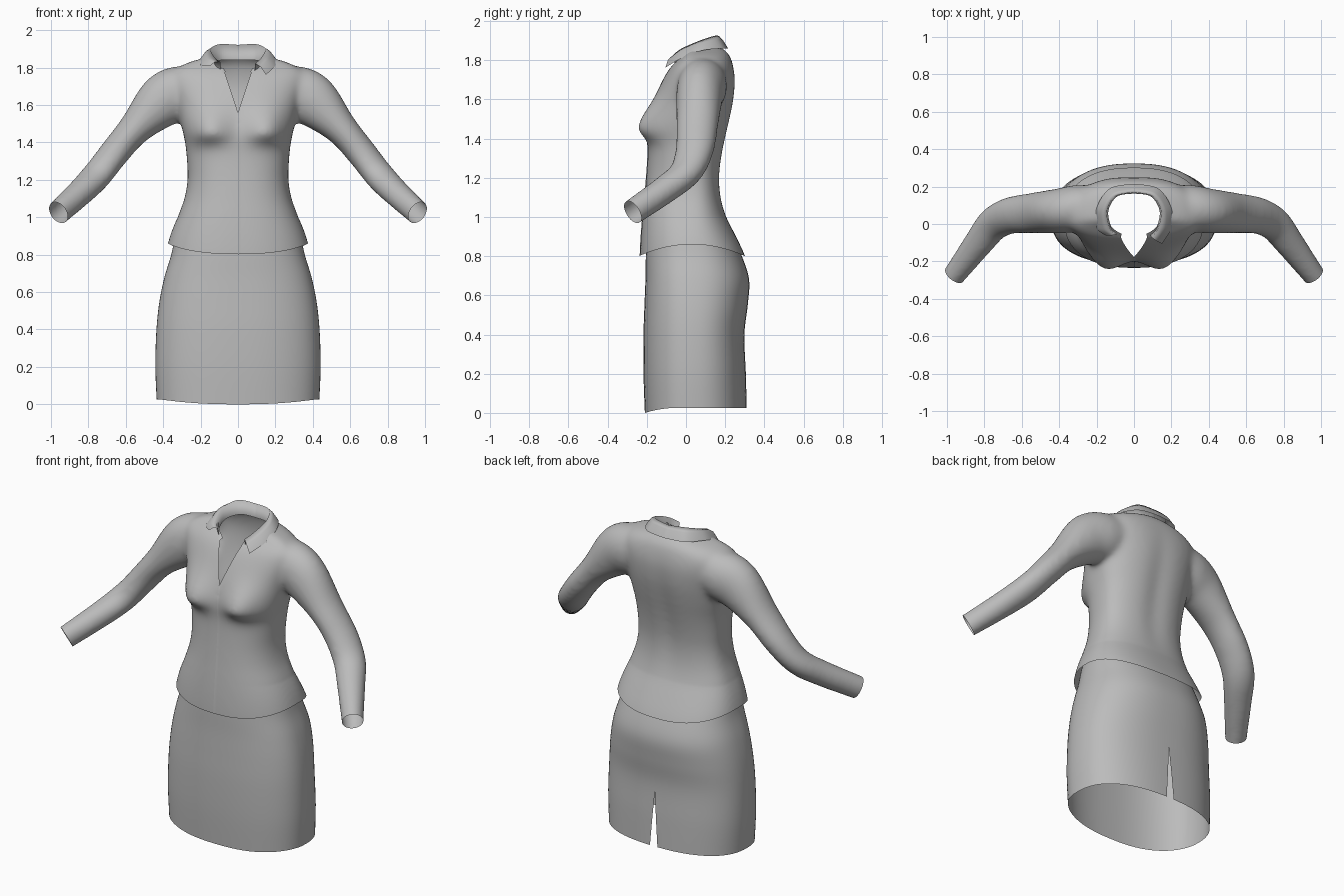
import bpy, bmesh, math
from mathutils import Vector

if "Cube" in bpy.data.objects:
    bpy.data.objects.remove(bpy.data.objects["Cube"])

cloth = bpy.data.materials.new("grey_cloth")
cloth.use_nodes = True
cloth.diffuse_color = (0.5, 0.5, 0.5, 1)
cloth.node_tree.nodes["Principled BSDF"].inputs["Base Color"].default_value = (0.5, 0.5, 0.5, 1)


def spline(keys, steps):
    """Smooth resampling of a list of equal-length tuples."""
    out = []
    for i in range(len(keys) - 1):
        a, b, c, d = (keys[max(i - 1, 0)], keys[i], keys[i + 1], keys[min(i + 2, len(keys) - 1)])
        for s in range(steps):
            t = s / steps
            out.append([q + 0.5 * t * (r - p + t * (2*p - 5*q + 4*r - w + t * (3*(q - r) + w - p)))
                        for p, q, r, w in zip(a, b, c, d)])
    out.append(list(keys[-1]))
    return out


def loft(bm, rings, closed=True, caps=False):
    rows = [[bm.verts.new(p) for p in ring] for ring in rings]
    n = len(rows[0])
    for lo, hi in zip(rows, rows[1:]):
        for j in range(n if closed else n - 1):
            k = (j + 1) % n
            bm.faces.new((lo[j], lo[k], hi[k], hi[j]))
    if caps:
        bm.faces.new(rows[0])
        bm.faces.new(rows[-1])


def oval(z, half, front, back, count, power):
    """Rounded section that starts and ends at the back centre."""
    mid, pts = 0.03, []
    for j in range(count):
        a = math.pi / 2 + math.tau * j / count
        c, s = math.cos(a), math.sin(a)
        x = half * math.copysign(abs(c) ** (2 / power), c)
        depth = back - mid if s > 0 else mid - front
        pts.append(Vector((x, mid + depth * math.copysign(abs(s) ** (2 / power), s), z)))
    return pts


def finish(bm, name):
    mesh = bpy.data.meshes.new(name)
    bm.to_mesh(mesh)
    bm.free()
    for p in mesh.polygons:
        p.use_smooth = True
    mesh.materials.append(cloth)
    obj = bpy.data.objects.new(name, mesh)
    bpy.context.collection.objects.link(obj)
    return obj


# Skirt: open loft with a tapered slit at the back
skirt_keys = [(0, .435, -.21, .31), (.2, .442, -.217, .305), (.4, .436, -.217, .298),
              (.55, .42, -.212, .315), (.68, .393, -.207, .322), (.8, .357, -.205, .285),
              (.9, .335, -.2, .235), (1, .3, -.195, .18)]
rings = []
for z, half, front, back in spline(skirt_keys, 5):
    ring = oval(z, half, front, back, 72, 2.4)
    ring.append(ring[0].copy())
    gap = 0.025 * max(0, 1 - z / 0.36)
    ring[0].x -= gap
    ring[-1].x += gap
    for p in ring:
        rise = min(1, max(0, (p.y + 0.21) / 0.17))
        p.z += 0.026 * rise * (2 - rise) * max(0, 1 - z / 0.3)
    rings.append(ring)
bm = bmesh.new()
loft(bm, rings, closed=False)
bmesh.ops.remove_doubles(bm, verts=bm.verts, dist=0.0001)
bmesh.ops.recalc_face_normals(bm, faces=bm.faces)
finish(bm, "skirt")

# Blouse torso with bust and spine shaping
torso_keys = [(.7, .39, -.235, .345), (.8, .375, -.235, .302), (.9, .353, -.23, .25),
              (1, .323, -.222, .205), (1.1, .287, -.212, .18), (1.2, .27, -.203, .174),
              (1.3, .273, -.196, .185), (1.4, .283, -.192, .205), (1.5, .305, -.182, .228),
              (1.6, .325, -.158, .247), (1.7, .35, -.118, .253), (1.77, .35, -.075, .242),
              (1.82, .285, -.02, .225), (1.85, .19, .01, .2), (1.868, .12, .03, .18)]
rings = []
for z, half, front, back in spline(torso_keys, 4):
    ring = oval(z, half, front, back, 64, 2.4)
    for p in ring:
        if p.y < 0.03:
            spread = 0.13 if z > 1.45 else 0.055
            p.y -= 0.078 * math.exp(-((abs(p.x) - 0.16) / 0.11) ** 2 - ((z - 1.45) / spread) ** 2)
        elif 1 < z < 1.8:
            p.y -= 0.014 * math.sin(math.pi * (z - 1) / 0.8) * math.exp(-(p.x / 0.06) ** 2)
    rings.append(ring)
bm = bmesh.new()
loft(bm, rings, caps=True)

# Sleeves: centre, horizontal radius, vertical radius
sleeve_keys = [(.16, .085, 1.7, .11, .1), (.29, .085, 1.67, .125, .143), (.4, .07, 1.622, .12, .143),
               (.55, .058, 1.475, .108, .09), (.66, .045, 1.345, .1, .08),
               (.75, 0, 1.23, .092, .075), (.83, -.1, 1.145, .08, .072),
               (.96, -.272, 1.025, .062, .068), (1.02, -.352, .972, .058, .066)]
path = spline(sleeve_keys, 5)
for side in (1, -1):
    rings = []
    for i, (x, y, z, wide, tall) in enumerate(path):
        ahead, behind = path[min(i + 1, len(path) - 1)], path[max(i - 1, 0)]
        along = (Vector(ahead[:3]) - Vector(behind[:3])).normalized()
        across = Vector((0, 0, 1)).cross(along).normalized()
        up = along.cross(across)
        ring = []
        for j in range(28):
            a = math.tau * j / 28
            p = Vector((x, y, z)) + across * wide * math.cos(a) + up * tall * math.sin(a)
            ring.append((p.x * side, p.y, p.z))
        rings.append(ring)
    loft(bm, rings, caps=True)
bmesh.ops.recalc_face_normals(bm, faces=bm.faces)

# Fuse torso and sleeves into one smooth surface
blouse = finish(bm, "blouse")
remesh = blouse.modifiers.new("fuse", 'REMESH')
remesh.mode = 'VOXEL'
remesh.voxel_size = 0.012
soften = blouse.modifiers.new("soften", 'SMOOTH')
soften.factor = 0.5
soften.iterations = 28
fused = blouse.evaluated_get(bpy.context.evaluated_depsgraph_get())
bm = bmesh.new()
bm.from_mesh(fused.to_mesh())
fused.to_mesh_clear()
bpy.data.objects.remove(blouse)


def cut(point, normal, clear=True):
    bmesh.ops.bisect_plane(bm, geom=bm.verts[:] + bm.edges[:] + bm.faces[:], dist=0.00001,
                           plane_co=point, plane_no=normal, clear_outer=clear)


# Open the hem, cuffs and front
cut((0, 0, 0.8), (0, 0, -1))
for side in (1, -1):
    cut((.96 * side, -.272, 1.025), (.58 * side, -.72, -.5))
    cut((0, 0, 1.56), (side, 0, -0.33), clear=False)
cut((0, 0, 0), (1, 0, 0), clear=False)


def neck_radius(p):
    return math.hypot(p.x / 0.15, (p.y - 0.06) / 0.125)


def in_opening(f):
    c = f.calc_center_median()
    vee = c.y < 0.03 and c.z > 1.56 and abs(c.x) < 0.33 * (c.z - 1.56)
    return vee or (c.z > 1.72 and neck_radius(c) < 1)


bmesh.ops.delete(bm, geom=[f for f in bm.faces if in_opening(f)], context='FACES')
for v in bm.verts:
    if v.is_boundary and v.co.z > 1.76 and 0.85 < neck_radius(v.co) < 1.12:
        r = neck_radius(v.co)
        v.co.x /= r
        v.co.y = 0.06 + (v.co.y - 0.06) / r

# Button edge: split down the front, one side lapped over the other
seam = [e for e in bm.edges if all(abs(v.co.x) < 0.0002 and v.co.y < -0.05 for v in e.verts)]
bmesh.ops.split_edges(bm, edges=seam)
for v in bm.verts:
    if abs(v.co.x) < 0.0002 and v.co.y < -0.05 and v.link_faces:
        if v.link_faces[0].calc_center_median().x > 0:
            v.co.y -= 0.002
    # Hem rises at the sides
    if v.co.z < 1 and abs(v.co.x) < 0.5:
        lift = max(0, 1 - ((v.co.y - 0.03) / 0.27) ** 2)
        v.co.z += 0.06 * lift * (1 - v.co.z) / 0.2
finish(bm, "blouse")

# Folded collar: inner stand, fold line and outer edge from back to front
collar_keys = [(0, .163, 1.84, 0, .17, 1.922, 0, .215, 1.86),
               (.09, .147, 1.84, .1, .148, 1.925, .13, .19, 1.86),
               (.137, .07, 1.825, .145, .07, 1.9, .2, .085, 1.85),
               (.12, -.02, 1.79, .128, -.025, 1.858, .2, -.02, 1.812),
               (.088, -.055, 1.77, .092, -.07, 1.822, .15, -.105, 1.762)]
short_end = (.088, -.05, 1.77, .095, -.055, 1.83, .15, -.062, 1.808)
left = spline(collar_keys, 8)
right = spline(collar_keys[:-1] + [short_end], 8)
rows = []
for side, half in ((-1, right[:0:-1]), (1, left)):
    for k in half:
        inner, fold, outer = (Vector((k[i] * side, k[i + 1], k[i + 2])) for i in (0, 3, 6))
        middle = (fold + outer) / 2 + Vector((0, -0.004, 0.012))
        rows.append([inner, fold, middle, outer])
bm = bmesh.new()
loft(bm, rows, closed=False)
bmesh.ops.recalc_face_normals(bm, faces=bm.faces)
finish(bm, "collar")
